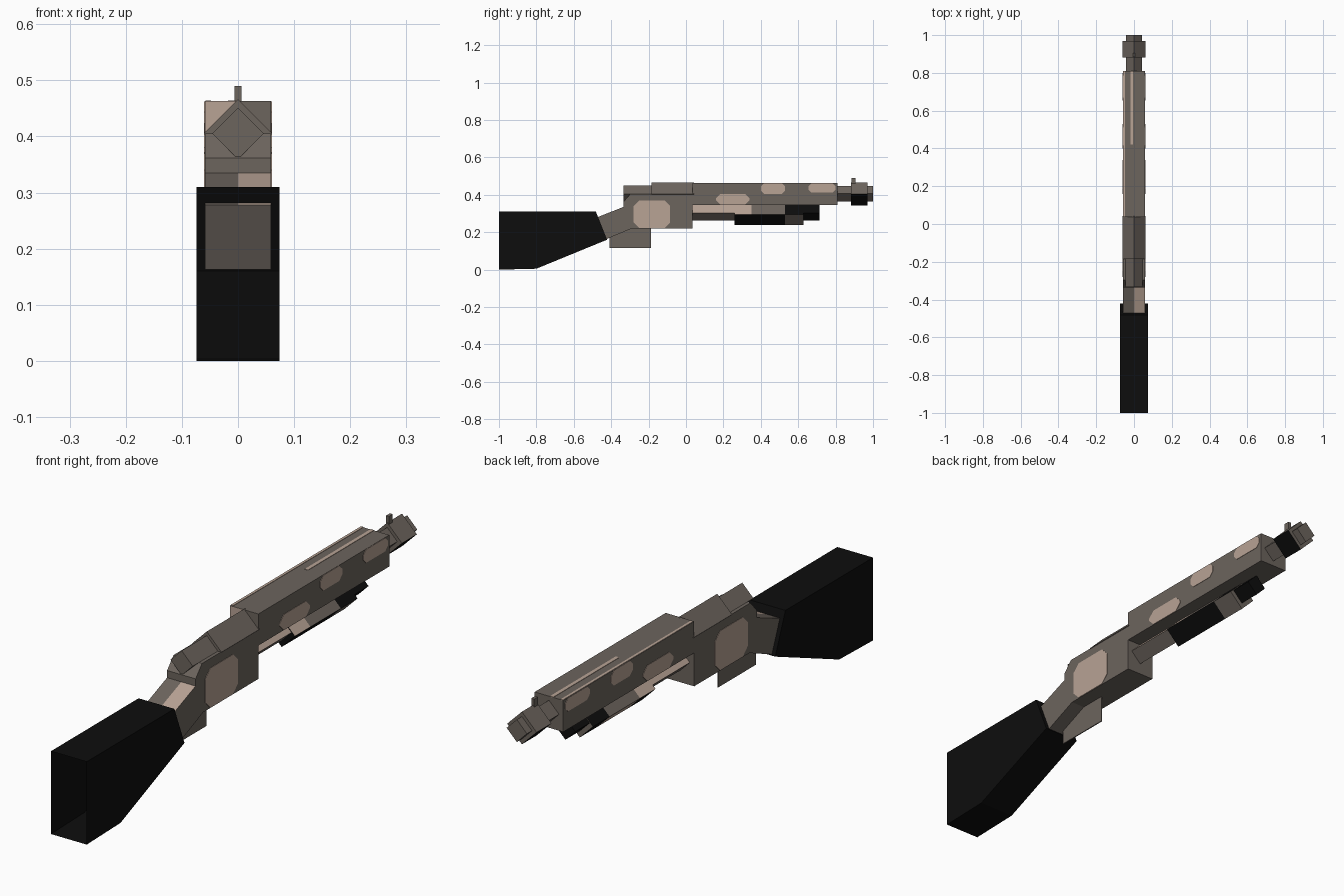
import bpy, bmesh, math
from mathutils import Vector

if "Cube" in bpy.data.objects:
    bpy.data.objects.remove(bpy.data.objects["Cube"])

def material(name, rgb):
    m = bpy.data.materials.new(name)
    m.diffuse_color = (*rgb, 1)
    m.use_nodes = True
    m.node_tree.nodes["Principled BSDF"].inputs["Base Color"].default_value = m.diffuse_color
    return m

GREY, TAN, BLACK = 0, 1, 2
MATS = [material("brown_grey", (0.150, 0.128, 0.110)),
        material("tan", (0.480, 0.366, 0.300)),
        material("black", (0.004, 0.004, 0.004))]

def finish(name, bm, rule):
    """Store a bmesh as an object, colouring each face by a rule(centre, normal)."""
    bmesh.ops.recalc_face_normals(bm, faces=bm.faces)
    for f in bm.faces:
        f.material_index = rule(f.calc_center_median(), f.normal)
    me = bpy.data.meshes.new(name)
    bm.to_mesh(me)
    bm.free()
    for m in MATS:
        me.materials.append(m)
    ob = bpy.data.objects.new(name, me)
    bpy.context.collection.objects.link(ob)
    return ob

def slab(name, profile, x0, x1, rule, open_rear=False, split=False):
    """Extrude a side profile of (y, z) points from x0 to x1."""
    bm = bmesh.new()
    a = [bm.verts.new((x0, y, z)) for y, z in profile]
    b = [bm.verts.new((x1, y, z)) for y, z in profile]
    bm.faces.new(a)
    bm.faces.new(b[::-1])
    n = len(profile)
    for i in range(n):
        j = (i + 1) % n
        bm.faces.new((a[i], a[j], b[j], b[i]))
    bmesh.ops.recalc_face_normals(bm, faces=bm.faces)
    if open_rear:
        rear = [f for f in bm.faces if f.normal.y < -0.99]
        bmesh.ops.delete(bm, geom=rear, context='FACES_ONLY')
    if split:
        bmesh.ops.bisect_plane(bm, geom=bm.verts[:] + bm.edges[:] + bm.faces[:],
                               plane_co=(0, 0, 0), plane_no=(1, 0, 0))
    return finish(name, bm, rule)

def box(y0, y1, z0, z1):
    return [(y0, z0), (y1, z0), (y1, z1), (y0, z1)]

def diamond(name, stations, r, zc, rule):
    """Four-sided tube along y, standing on its edge, cut at each station."""
    bm = bmesh.new()
    rings = [[bm.verts.new((r * math.cos(k * math.pi / 2), y, zc + r * math.sin(k * math.pi / 2)))
              for k in range(4)] for y in stations]
    for p, q in zip(rings, rings[1:]):
        for k in range(4):
            bm.faces.new((p[k], p[(k + 1) % 4], q[(k + 1) % 4], q[k]))
    bm.faces.new(rings[0])
    bm.faces.new(rings[-1])
    return finish(name, bm, rule)

def patch(name, y0, y1, z0, z1, c=0.025):
    """Camouflage patch with cut corners, one on each side."""
    p = [(y0 + c, z0), (y1 - c, z0), (y1, z0 + c), (y1, z1 - c),
         (y1 - c, z1), (y0 + c, z1), (y0, z1 - c), (y0, z0 + c)]
    for side, s in (("right", 1), ("left", -1)):
        slab(f"{name}_{side}", p, s * 0.056, s * 0.0605, tan)

grey = lambda c, n: GREY
tan = lambda c, n: TAN
black = lambda c, n: BLACK
W = 0.059

# Butt stock, hollow and open at the rear
slab("stock", [(-1, 0), (-0.80, 0.005), (-0.422, 0.16), (-0.482, 0.31), (-1, 0.31)],
     -0.074, 0.074, black, open_rear=True)

# Neck between stock and receiver; right half of the top is tan
slab("neck", [(-0.48, 0.278), (-0.335, 0.335), (-0.29, 0.22), (-0.426, 0.163)], -W, W,
     lambda c, n: TAN if n.z > 0.7 and c.x > 0 else GREY, split=True)

# Receiver with chamfered rear corner
slab("receiver", [(-0.335, 0.335), (-0.335, 0.362), (-0.297, 0.405), (0.036, 0.405),
                  (0.036, 0.22), (-0.29, 0.22)], -W, W, grey)

# Trigger plate
slab("trigger_plate", box(-0.41, -0.188, 0.115, 0.225), -0.002, 0.002, grey)

# Bolt in two steps
diamond("bolt_rear", [-0.333, -0.17], 0.046, 0.405, grey)
diamond("bolt_front", [-0.185, 0.042], 0.061, 0.405, grey)

# Main body, with a tan left half on its rear face
slab("main_body", box(0.036, 0.81, 0.345, 0.463), -W, W,
     lambda c, n: TAN if n.y < -0.9 and c.x < 0 else GREY, split=True)
slab("top_edge_stripe", box(0.04, 0.81, 0.460, 0.4645), -0.058, -0.048, tan)
slab("top_centre_stripe", box(0.42, 0.81, 0.460, 0.4645), -0.018, -0.004, tan)

# Camouflage patches
patch("receiver_patch", -0.28, -0.085, 0.222, 0.370, 0.03)
patch("body_rear_patch", 0.16, 0.34, 0.346, 0.405)
patch("body_middle_patch", 0.40, 0.53, 0.405, 0.462, 0.018)
patch("body_front_patch", 0.655, 0.80, 0.412, 0.462, 0.016)

# Magazine tube under the body
def tube_rule(c, n):
    if c.y > 0.3:
        return BLACK
    return TAN if n.z > 0.1 else GREY
diamond("magazine_tube", [0.03, 0.27, 0.713], 0.041, 0.304, tube_rule)

# Sliding fore grip
def grip_rule(c, n):
    if n.z > 0.1:
        return TAN if c.y < 0.35 else GREY if c.y < 0.53 else BLACK
    if c.x > 0:
        return BLACK if c.y < 0.53 else GREY
    return TAN if 0.36 < c.y < 0.53 else BLACK
diamond("fore_grip", [0.258, 0.35, 0.53, 0.628], 0.055, 0.294, grip_rule)

# Barrel end, collar and sight
diamond("barrel", [0.80, 1.0], 0.042, 0.406, grey)
diamond("sight_collar", [0.882, 0.97], 0.061, 0.405,
        lambda c, n: BLACK if n.z < -0.1 else GREY)
slab("front_sight", box(0.884, 0.906, 0.44, 0.49), -0.006, 0.006, grey)
